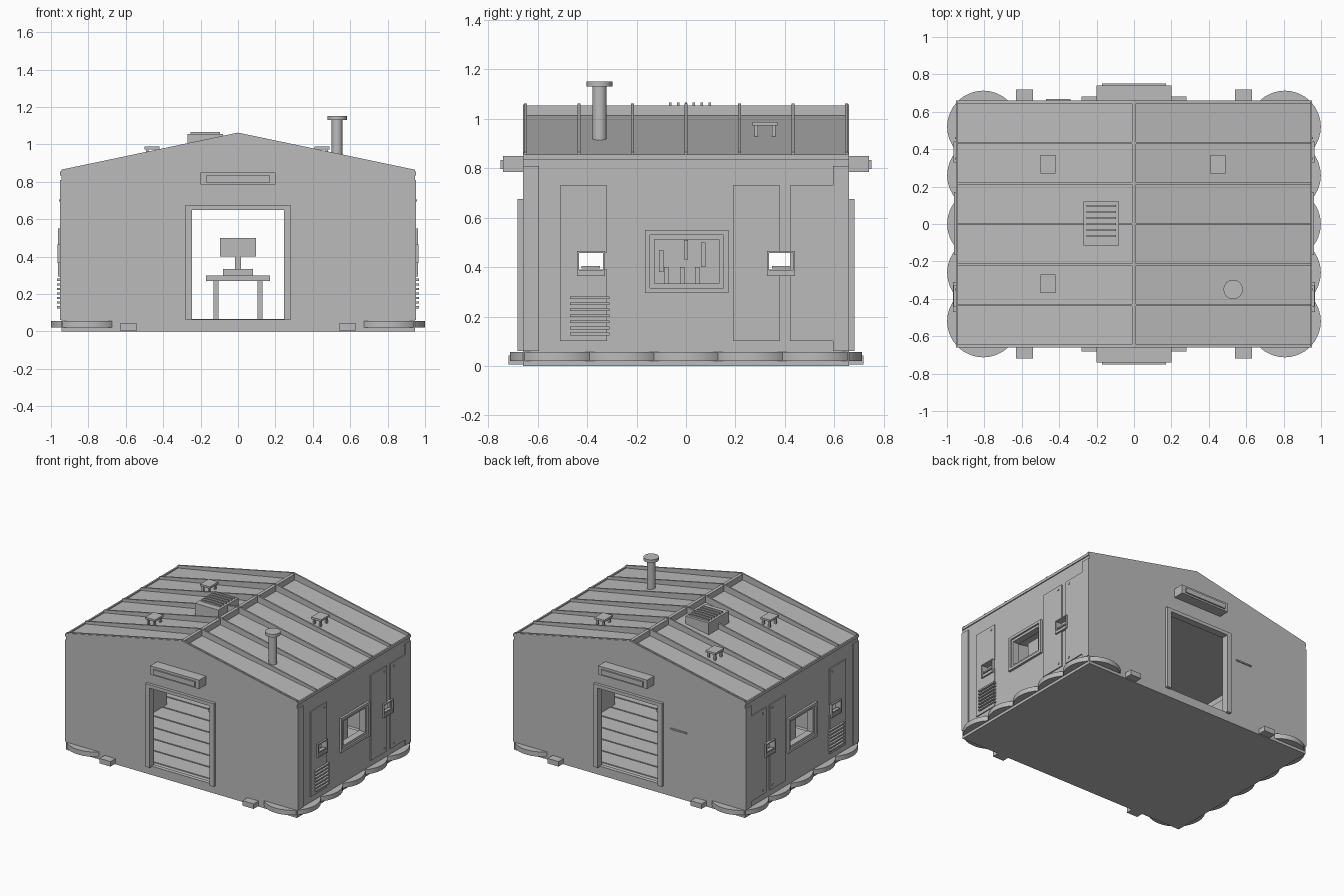
import bpy, bmesh
from math import radians

if "Cube" in bpy.data.objects:
    bpy.data.objects.remove(bpy.data.objects["Cube"])

grey = bpy.data.materials.new("plain grey")
grey.use_nodes = True
grey.diffuse_color = (0.5, 0.5, 0.5, 1)
grey.node_tree.nodes["Principled BSDF"].inputs["Base Color"].default_value = (0.5, 0.5, 0.5, 1)


def finish(name, bm):
    bmesh.ops.recalc_face_normals(bm, faces=bm.faces)
    mesh = bpy.data.meshes.new(name)
    bm.to_mesh(mesh)
    bm.free()
    mesh.materials.append(grey)
    obj = bpy.data.objects.new(name, mesh)
    bpy.context.collection.objects.link(obj)
    return obj


def boxes(name, *extents):
    """One object from boxes given as (x0, x1, y0, y1, z0, z1)."""
    bm = bmesh.new()
    for x0, x1, y0, y1, z0, z1 in extents:
        verts = bmesh.ops.create_cube(bm, size=1)["verts"]
        bmesh.ops.scale(bm, vec=(x1 - x0, y1 - y0, z1 - z0), verts=verts)
        bmesh.ops.translate(bm, vec=((x0 + x1) / 2, (y0 + y1) / 2, (z0 + z1) / 2), verts=verts)
    return finish(name, bm)


def prism(name, points, y0, y1):
    """Extrude an x-z outline along y."""
    bm = bmesh.new()
    face = bm.faces.new([bm.verts.new((x, y0, z)) for x, z in points])
    new = bmesh.ops.extrude_face_region(bm, geom=[face])["geom"]
    bmesh.ops.translate(bm, vec=(0, y1 - y0, 0), verts=[v for v in new if isinstance(v, bmesh.types.BMVert)])
    return finish(name, bm)


def cylinder(name, x, y, z0, z1, radius, sides=16):
    bm = bmesh.new()
    verts = bmesh.ops.create_cone(bm, cap_ends=True, segments=sides, radius1=radius,
                                  radius2=radius, depth=z1 - z0)["verts"]
    bmesh.ops.translate(bm, vec=(x, y, (z0 + z1) / 2), verts=verts)
    return finish(name, bm)


def cut(target, cutter):
    mod = target.modifiers.new("cut", "BOOLEAN")
    mod.operation = "DIFFERENCE"
    mod.solver = "EXACT"
    mod.object = cutter
    bpy.context.view_layer.objects.active = target
    bpy.ops.object.modifier_apply(modifier=mod.name)
    bpy.data.objects.remove(cutter)


def gable(half, floor, eave, apex):
    return [(-half, floor), (half, floor), (half, eave), (0, apex), (-half, eave)]


def frame(x0, x1, y0, y1, z0, z1, w):
    """Four bars in a y-z plane, around an opening."""
    return [(x0, x1, y0, y0 + w, z0, z1), (x0, x1, y1 - w, y1, z0, z1),
            (x0, x1, y0 + w, y1 - w, z0, z0 + w), (x0, x1, y0 + w, y1 - w, z1 - w, z1)]


def mirrored(parts, axis):
    out = list(parts)
    for p in parts:
        q = list(p)
        q[axis], q[axis + 1] = -p[axis + 1], -p[axis]
        out.append(tuple(q))
    return out


# Hollow shell with doors, windows and small hatches
shell = prism("shell", gable(0.945, 0, 0.845, 1.015), -0.66, 0.66)
cut(shell, prism("room_cutter", gable(0.915, 0.06, 0.81, 0.975), -0.63, 0.63))
cut(shell, boxes("door_cutter", (-0.245, 0.245, -1, 1, 0.065, 0.65)))
cut(shell, boxes("window_cutter", (-1.1, 1.1, -0.14, 0.145, 0.33, 0.53)))
for y in (-0.385, 0.385):
    cut(shell, boxes("hatch_cutter", (-1.1, 1.1, y - 0.05, y + 0.05, 0.39, 0.46)))

# Roof ribs and ridge
for i in range(7):
    y = (i - 3) * 0.2165
    prism("roof_rib", [(-0.945, 0.83), (0, 1.0), (0.945, 0.83), (0.945, 0.865),
                       (0, 1.063), (-0.945, 0.865)], y - 0.006, y + 0.006)
boxes("ridge_beam", (-0.012, 0.012, -0.66, 0.66, 0.99, 1.055))
for s in (-1, 1):
    prism("gable_trim", [(-0.945, 0.83), (0, 1.0), (0.945, 0.83), (0.945, 0.86),
                         (0, 1.058), (-0.945, 0.86)], s * 0.66, s * 0.647)
boxes("eave_trim", *mirrored([(0.94, 0.952, -0.66, 0.66, 0.835, 0.855)], 0))

# Roof vent, roof stands and chimney
boxes("roof_vent", (-0.27, -0.08, -0.115, 0.12, 0.96, 1.055))
boxes("roof_vent_slats", *[(-0.255, -0.095, y - 0.005, y + 0.005, 1.05, 1.066)
                           for y in [-0.064 + 0.032 * i for i in range(6)]])
for x, y in ((-0.46, 0.32), (0.45, 0.32), (-0.46, -0.32)):
    boxes("roof_stand", (x - 0.04, x + 0.04, y - 0.05, y + 0.05, 0.973, 0.988),
          *[(x + a - 0.007, x + a + 0.007, y + b - 0.007, y + b + 0.007, 0.91, 0.98)
            for a in (-0.025, 0.025) for b in (-0.035, 0.035)])
cylinder("chimney_pipe", 0.53, -0.35, 0.89, 1.14, 0.029)
cylinder("chimney_cap", 0.53, -0.35, 1.13, 1.152, 0.052)

# Door surrounds, lamps and feet at both ends
boxes("door_frames", *mirrored([
    (-0.28, -0.245, -0.682, -0.64, 0.06, 0.675), (0.245, 0.28, -0.682, -0.64, 0.06, 0.675),
    (-0.245, 0.245, -0.682, -0.64, 0.65, 0.675)], 2))
boxes("lamp_housings", *mirrored([(-0.2, 0.2, -0.74, -0.66, 0.785, 0.85)], 2))
boxes("lamp_lenses", *mirrored([(-0.17, 0.17, -0.75, -0.73, 0.797, 0.833)], 2))
boxes("feet", *mirrored(mirrored([(0.54, 0.63, -0.718, -0.64, 0.005, 0.042)], 0), 2))
boxes("back_handle", (-0.47, -0.34, 0.655, 0.668, 0.495, 0.505))

# Side cladding: corner strips and panels, leaving the hatches open
panels = []
for y0, y1, z0, z1 in ((-0.66, -0.595, 0.06, 0.81), (0.595, 0.66, 0.06, 0.81), (0.42, 0.595, 0.1, 0.73),
                       (-0.51, -0.32, 0.1, 0.39), (-0.51, -0.32, 0.46, 0.73), (-0.51, -0.435, 0.39, 0.46),
                       (0.19, 0.38, 0.1, 0.39), (0.19, 0.38, 0.46, 0.73), (0.19, 0.335, 0.39, 0.46)):
    panels.append((0.94, 0.953, y0, y1, z0, z1))
boxes("side_panels", *mirrored(panels, 0))
boxes("panel_bolts", *mirrored([(0.95, 0.958, y - 0.005, y + 0.005, z - 0.006, z + 0.006)
                                for y, z in ((-0.35, 0.7), (0.35, 0.7), (0.35, 0.13), (0.46, 0.7), (0.46, 0.13))], 0))
boxes("louvre_slats", *mirrored([(0.945, 0.968, -0.47, -0.31, z, z + 0.011)
                                 for z in [0.124 + 0.0245 * i for i in range(7)]], 0))

# Hatch surrounds with handles
hatches = []
for y in (-0.385, 0.385):
    hatches += frame(0.94, 0.965, y - 0.057, y + 0.057, 0.365, 0.465, 0.008)
    hatches += [(0.93, 0.962, y - 0.05, y + 0.05, 0.37, 0.388),
                (0.94, 0.963, y - 0.037, y + 0.037, 0.395, 0.405)]
boxes("hatch_frames", *mirrored(hatches, 0))

# Windows
boxes("window_frames", *mirrored(frame(0.91, 0.962, -0.165, 0.172, 0.295, 0.55, 0.02)
                                 + frame(0.90, 0.95, -0.145, 0.152, 0.315, 0.53, 0.018), 0))

# Scalloped skirt along each side
for s in (-1, 1):
    for i in range(5):
        cylinder("skirt_lobe", s * 0.806, (i - 2) * 0.26, 0.02, 0.056, 0.193, 32)

# Floor planks and interior furniture
boxes("floor_planks", *[(-0.91, 0.91, y + 0.005, y + 0.145, 0.05, 0.066)
                        for y in [-0.6 + 0.15 * i for i in range(8)]])
boxes("desk", (-0.17, 0.17, -0.1, 0.1, 0.27, 0.3),
      *mirrored(mirrored([(0.105, 0.13, 0.06, 0.085, 0.06, 0.27)], 0), 2))
boxes("monitor", (-0.08, 0.08, -0.05, 0.05, 0.3, 0.335), (-0.015, 0.015, -0.012, 0.012, 0.33, 0.42),
      (-0.095, 0.095, -0.012, 0.012, 0.4, 0.5))
boxes("wall_cabinets", *mirrored([(0.72, 0.76, -0.2, 0.2, 0.06, 0.6)], 0))
boxes("cabinet_bars", *mirrored([(0.76, 0.78, y - 0.009, y + 0.009, z0, z1) for y, z0, z1 in (
    (-0.08, 0.33, 0.4), (-0.015, 0.33, 0.4), (0.045, 0.33, 0.4), (0, 0.43, 0.51), (-0.1, 0.38, 0.47), (0.07, 0.4, 0.5))], 0))

# Smooth the round parts only
for obj in bpy.data.objects:
    obj.select_set(obj.name.startswith(("chimney", "skirt")))
bpy.context.view_layer.objects.active = bpy.data.objects["chimney_pipe"]
bpy.ops.object.shade_smooth_by_angle(angle=radians(30))
